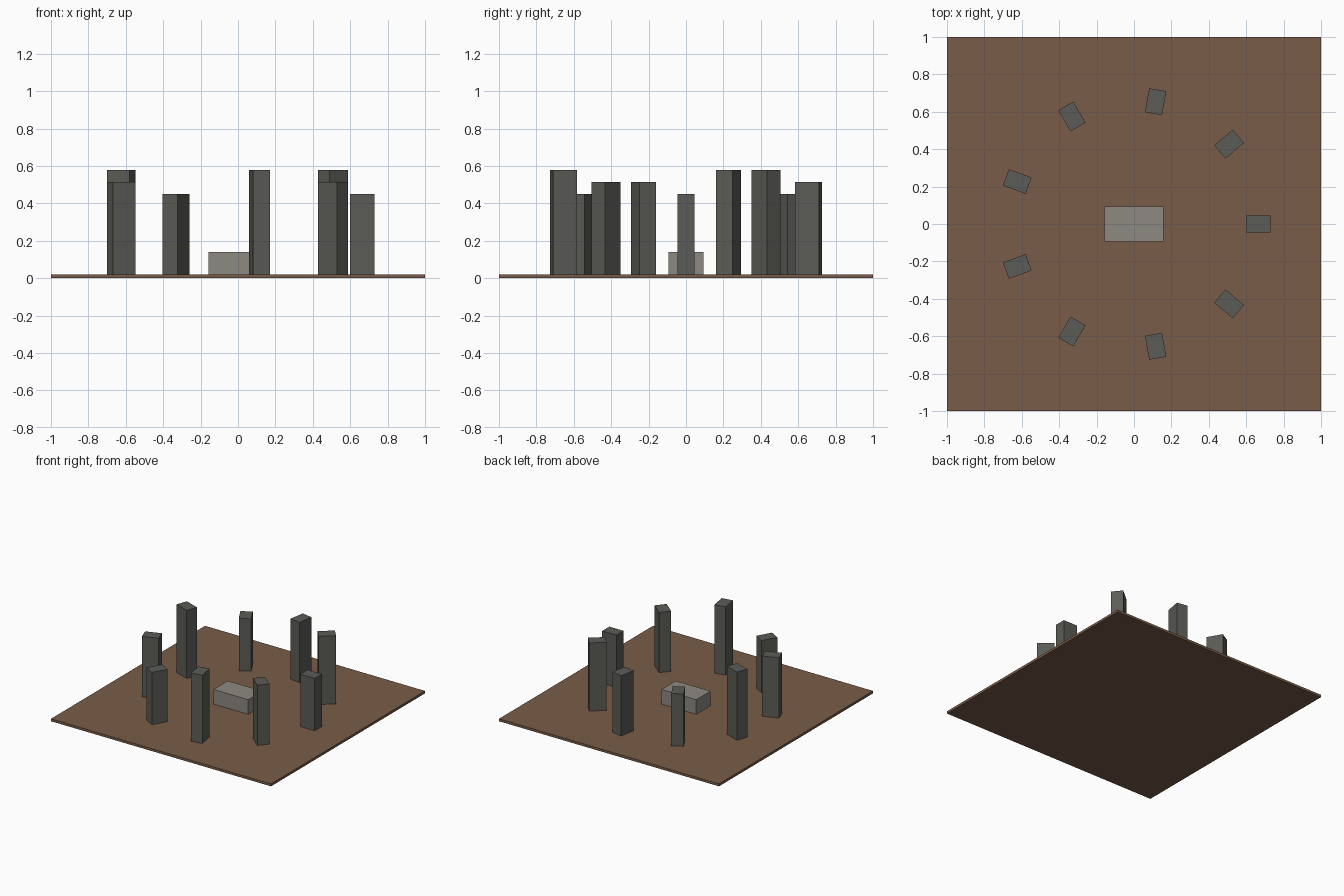
import bpy
import math

cube = bpy.data.objects.get("Cube")
if cube:
    bpy.data.objects.remove(cube, do_unlink=True)


def make_material(name, rgb):
    mat = bpy.data.materials.new(name)
    mat.use_nodes = True
    colour = (*rgb, 1.0)
    mat.diffuse_color = colour
    mat.node_tree.nodes["Principled BSDF"].inputs["Base Color"].default_value = colour
    return mat


def add_block(name, size, x, y, bottom, mat, turn=0.0):
    """Box resting on the height 'bottom', turned about z."""
    bpy.ops.mesh.primitive_cube_add(
        size=1, location=(x, y, bottom + size[2] / 2), rotation=(0, 0, turn))
    block = bpy.context.object
    block.name = name
    block.scale = size
    bpy.ops.object.transform_apply(location=False, rotation=False, scale=True)
    block.data.materials.append(mat)
    return block


earth = make_material("brown earth", (0.19, 0.107, 0.065))
dark_stone = make_material("dark grey stone", (0.105, 0.105, 0.093))
pale_stone = make_material("pale grey stone", (0.27, 0.25, 0.22))

GROUND = 0.02
RING_RADIUS = 0.664
STONE_COUNT = 9
STONE_TOPS = (0.45, 0.58, 0.515)

# Ground slab and central altar
add_block("ground_slab", (2, 2, GROUND), 0, 0, 0, earth)
add_block("altar_stone", (0.316, 0.186, 0.12), 0, 0, GROUND, pale_stone)

# Ring of standing stones, long side pointing outward, three repeating heights
for i in range(STONE_COUNT):
    angle = math.tau * i / STONE_COUNT
    height = STONE_TOPS[i % len(STONE_TOPS)] - GROUND
    add_block(f"standing_stone_{i + 1}", (0.13, 0.093, height),
              RING_RADIUS * math.cos(angle), RING_RADIUS * math.sin(angle),
              GROUND, dark_stone, angle)
